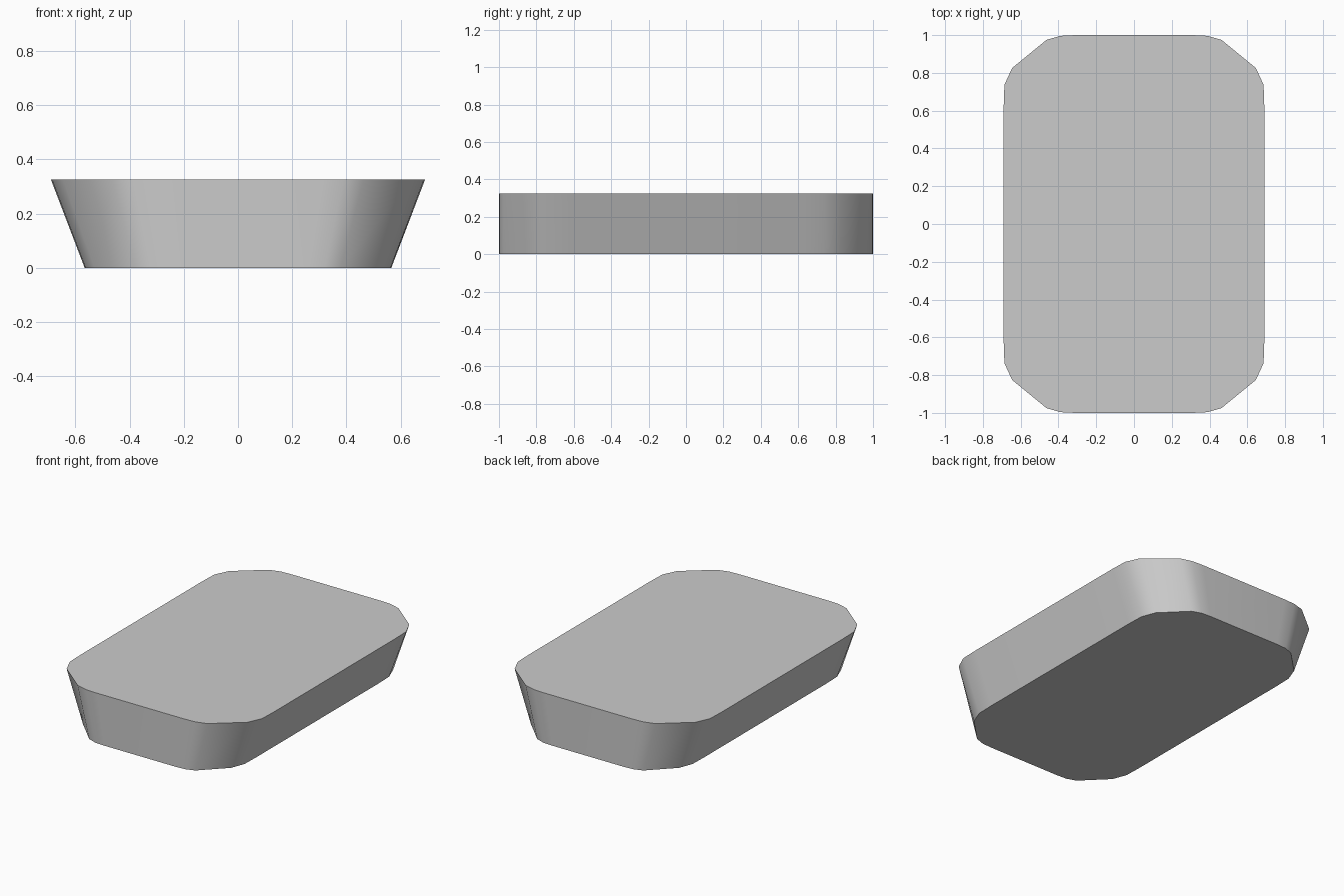
import bpy, bmesh, math

if "Cube" in bpy.data.objects:
    bpy.data.objects.remove(bpy.data.objects["Cube"])

HEIGHT = 0.325
BOTTOM_TAPER = 0.82  # the base narrows in x only

# One corner of the top outline, from the long side round to the short end
corner = [(0.69, 0.62), (0.686, 0.737), (0.645, 0.826),
          (0.463, 0.975), (0.39, 0.996), (0.31, 1.0)]

# Mirror the corner into the full counter-clockwise outline
outline = (corner
           + [(-x, y) for x, y in reversed(corner)]
           + [(-x, -y) for x, y in corner]
           + [(x, -y) for x, y in reversed(corner)])

# Loft the tapered block between the two outlines
bm = bmesh.new()
low = [bm.verts.new((x * BOTTOM_TAPER, y, 0)) for x, y in outline]
high = [bm.verts.new((x, y, HEIGHT)) for x, y in outline]
n = len(outline)
for i in range(n):
    j = (i + 1) % n
    bm.faces.new((low[i], low[j], high[j], high[i]))
bm.faces.new(high)
bm.faces.new(low[::-1])
bmesh.ops.recalc_face_normals(bm, faces=bm.faces[:])

mesh = bpy.data.meshes.new("tapered_block")
bm.to_mesh(mesh)
bm.free()
block = bpy.data.objects.new("tapered_block", mesh)
bpy.context.collection.objects.link(block)

# Soft corners, crisp top and bottom rims
bpy.context.view_layer.objects.active = block
block.select_set(True)
bpy.ops.object.shade_smooth_by_angle(angle=math.radians(40))
